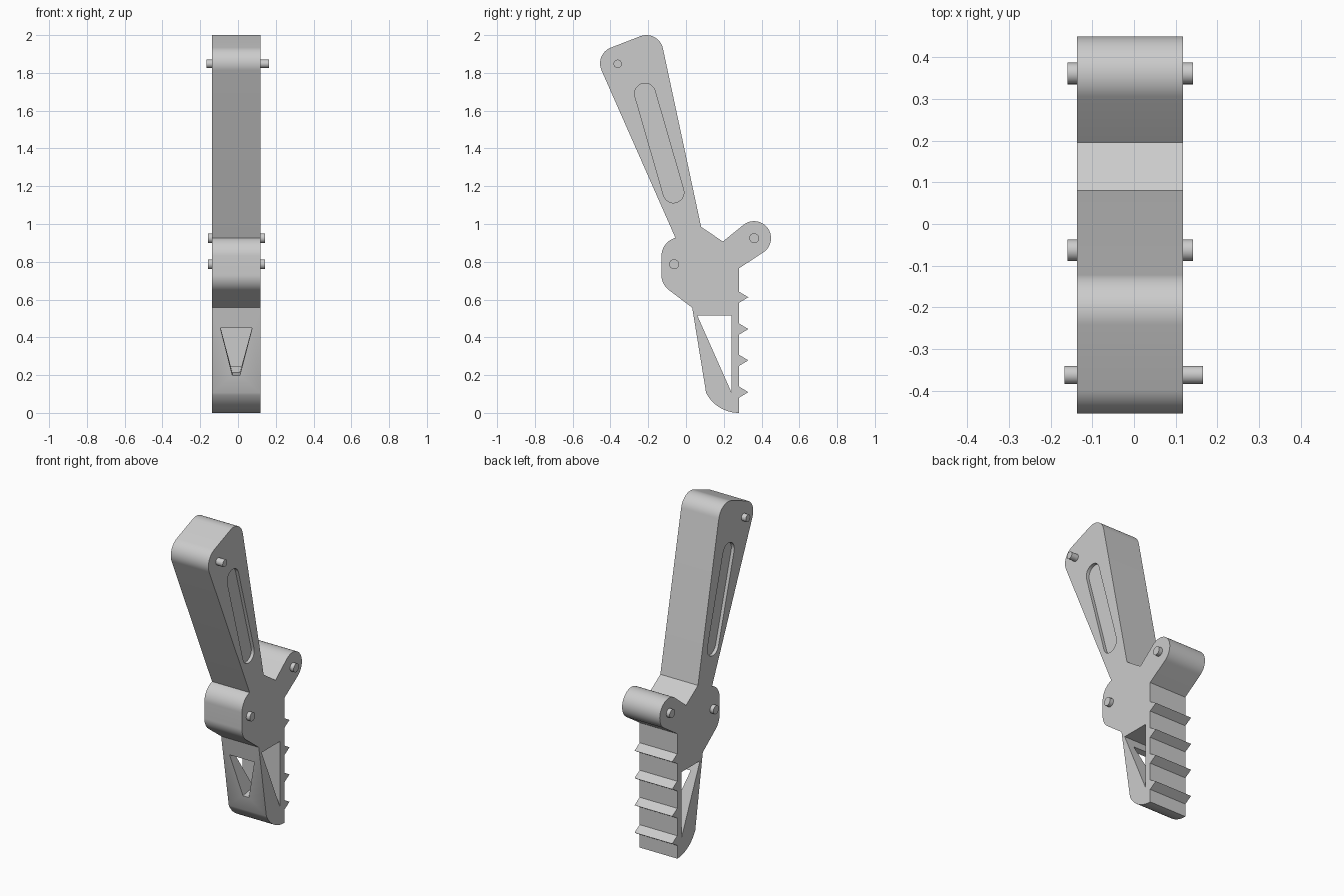
import bpy, bmesh, math
from mathutils import Vector

if "Cube" in bpy.data.objects:
    bpy.data.objects.remove(bpy.data.objects["Cube"])

grey = bpy.data.materials.new("plain grey")
grey.use_nodes = True
grey.diffuse_color = (0.6, 0.6, 0.6, 1)
grey.node_tree.nodes["Principled BSDF"].inputs["Base Color"].default_value = (0.6, 0.6, 0.6, 1)

X0, X1 = -0.137, 0.118  # side faces of the body


def arc(y, z, r, start, end, n=16):
    angles = [math.radians(start + (end - start) * i / n) for i in range(n + 1)]
    return [(y + r * math.cos(a), z + r * math.sin(a)) for a in angles]


def prism(name, points, direction):
    """Closed solid from a flat outline pushed along a direction."""
    bm = bmesh.new()
    face = bm.faces.new([bm.verts.new(p) for p in points])
    moved = bmesh.ops.extrude_face_region(bm, geom=[face])["geom"]
    bmesh.ops.translate(bm, vec=Vector(direction),
                        verts=[v for v in moved if isinstance(v, bmesh.types.BMVert)])
    bmesh.ops.recalc_face_normals(bm, faces=bm.faces)
    mesh = bpy.data.meshes.new(name)
    bm.to_mesh(mesh)
    bm.free()
    obj = bpy.data.objects.new(name, mesh)
    bpy.context.collection.objects.link(obj)
    mesh.materials.append(grey)
    return obj


def side_prism(name, outline, x0, x1):
    return prism(name, [(x0, y, z) for y, z in outline], (x1 - x0, 0, 0))


def smooth(obj):
    bpy.ops.object.select_all(action='DESELECT')
    obj.select_set(True)
    bpy.context.view_layer.objects.active = obj
    bpy.ops.object.shade_smooth_by_angle(angle=math.radians(25))


def cut(obj, cutter):
    mod = obj.modifiers.new(cutter.name, 'BOOLEAN')
    mod.operation = 'DIFFERENCE'
    mod.solver = 'EXACT'
    mod.object = cutter
    bpy.context.view_layer.objects.active = obj
    bpy.ops.object.modifier_apply(modifier=mod.name)
    bpy.data.objects.remove(cutter)


# Body silhouette: toe, hip, handle, rear knob and toothed back edge
outline = arc(0.28, 0.195, 0.195, 270, 207)
outline += [(0.033, 0.557)]
outline += arc(-0.03, 0.73, 0.1, 233, 180) + arc(-0.03, 0.83, 0.1, 180, 105)
outline += arc(-0.365, 1.85, 0.09, 204, 111) + arc(-0.21, 1.91, 0.09, 111, 12)
outline += [(0.08, 0.985), (0.195, 0.907)]
outline += arc(0.36, 0.925, 0.09, 127, -57, 28)
outline += [(0.28, 0.765)]
for z in (0.612, 0.444, 0.278, 0.11):
    outline += [(0.28, z + 0.03), (0.33, z), (0.28, z - 0.03)]
body = side_prism("body", outline, X0, X1)

# Triangular opening through the lower leg
cut(body, side_prism("leg_opening", [(0.06, 0.515), (0.24, 0.515), (0.24, 0.11)], -0.3, 0.3))

# Tapered window in the front wall of the leg
window = [(-0.093, 0.433), (0.075, 0.433), (0.01, 0.177), (-0.03, 0.177)]
cut(body, prism("front_window", [(x, -0.05, z) for x, z in window], (0, 0.23, 0.036)))

# Shallow rounded slot on each side of the handle
tilt = math.degrees(math.atan2(1.69 - 1.167, -0.217 + 0.066))
slot = (arc(-0.217, 1.69, 0.055, tilt + 90, tilt - 90)
        + arc(-0.066, 1.167, 0.055, tilt - 90, tilt - 270))
cut(body, side_prism("right_slot", slot, X0 - 0.1, X0 + 0.02))
cut(body, side_prism("left_slot", slot, X1 - 0.02, X1 + 0.1))
smooth(body)

# Pivot pins
for name, y, z, r, x0, x1 in (("handle_pin", -0.362, 1.848, 0.022, -0.167, 0.165),
                              ("hip_pin", -0.063, 0.787, 0.026, -0.16, 0.142),
                              ("knob_pin", 0.361, 0.925, 0.026, -0.16, 0.142)):
    smooth(side_prism(name, arc(y, z, r, 0, 345, 23), x0, x1))
